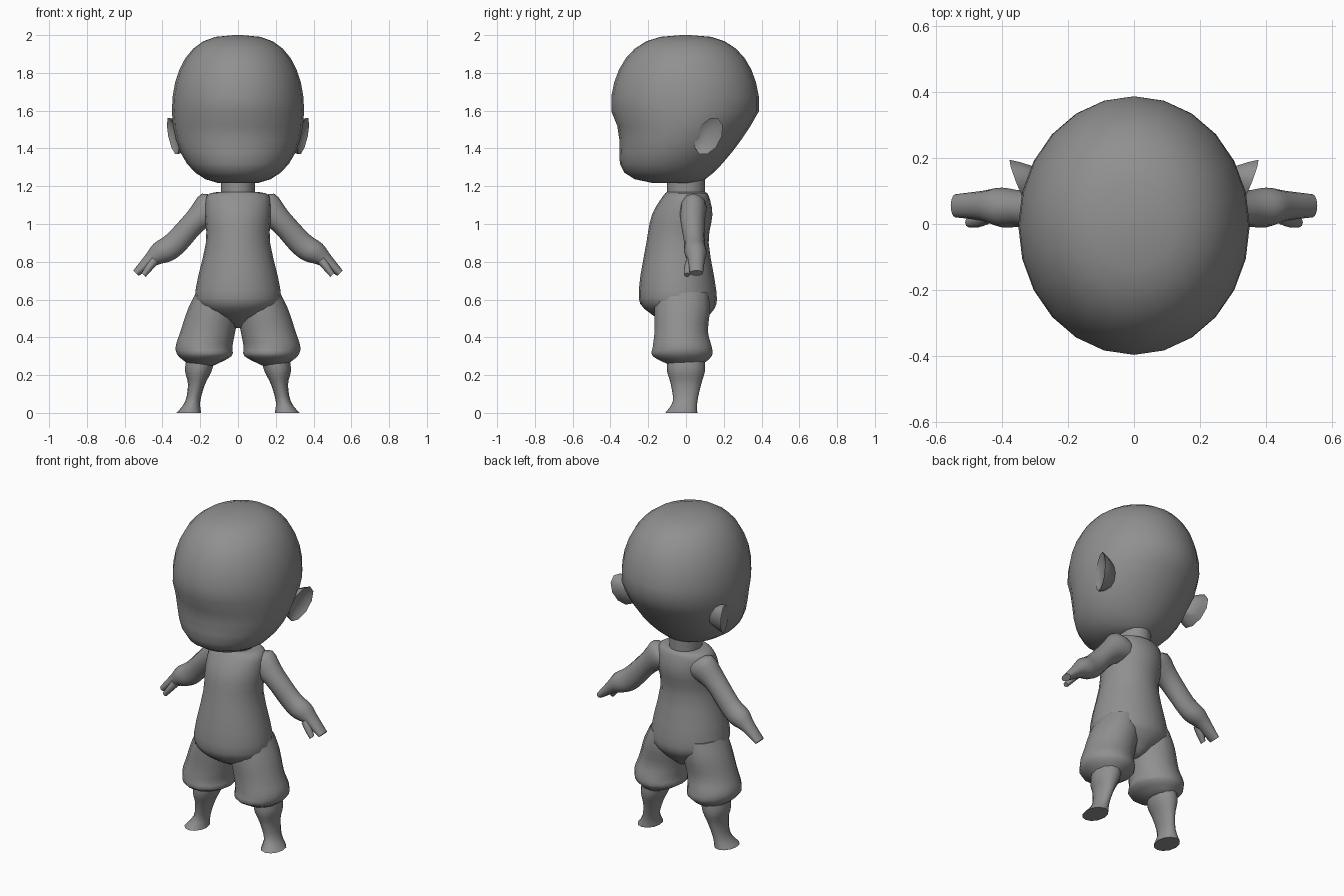
import bpy
import bmesh
import math
from mathutils import Vector

cube = bpy.data.objects.get("Cube")
if cube:
    bpy.data.objects.remove(cube)

grey = bpy.data.materials.new("clay grey")
grey.use_nodes = True
colour = (0.28, 0.28, 0.28, 1)
grey.diffuse_color = colour
grey.node_tree.nodes["Principled BSDF"].inputs["Base Color"].default_value = colour


def skin(name, outlines, mirror=False):
    """Join closed outlines of equal length into one capped, smooth part."""
    bm = bmesh.new()
    rings = [[bm.verts.new(point) for point in outline] for outline in outlines]
    for lower, upper in zip(rings, rings[1:]):
        for i in range(len(lower)):
            bm.faces.new((lower[i - 1], lower[i], upper[i], upper[i - 1]))
    bm.faces.new(rings[0])
    bm.faces.new(rings[-1])
    bmesh.ops.recalc_face_normals(bm, faces=bm.faces)

    mesh = bpy.data.meshes.new(name)
    bm.to_mesh(mesh)
    bm.free()
    mesh.materials.append(grey)
    mesh.shade_smooth()
    mesh.set_sharp_from_angle(angle=math.radians(60))
    part = bpy.data.objects.new(name, mesh)
    bpy.context.collection.objects.link(part)
    if mirror:
        part.modifiers.new("Mirror", "MIRROR").use_mirror_merge = False


def circle(sides):
    angles = [math.tau * i / sides for i in range(sides)]
    return [(math.cos(angle), math.sin(angle)) for angle in angles]


def oval(x, z, width, front, back, sides, lean=0):
    """Elliptical outline, leaning about the front-to-back axis."""
    middle, depth = (front + back) / 2, back - front
    across = Vector((math.cos(lean), 0, math.sin(lean))) * width / 2
    along = Vector((0, depth / 2, 0))
    return [Vector((x, middle, z)) + across * c + along * s for c, s in circle(sides)]


def smooth_rows(rows, steps=3):
    """Pass a smooth curve through the key sections."""
    keys = [Vector(row) for row in rows]
    padded = [keys[0]] + keys + [keys[-1]]
    result = []
    for before, start, end, after in zip(padded, padded[1:], padded[2:], padded[3:]):
        leave, arrive = (end - before) / 2, (after - start) / 2
        for step in range(steps):
            t = step / steps
            ease = t * t * (3 - 2 * t)
            result.append(start.lerp(end, ease)
                          + leave * t * (1 - t) ** 2
                          - arrive * t * t * (1 - t))
    return result + [keys[-1]]


def loft(name, rows, sides, lean=0, mirror=False):
    """Each row gives x, z, width, front and back of a section."""
    skin(name, [oval(*row, sides, lean) for row in smooth_rows(rows)], mirror)


# Big round head: full forehead, dipped face, low chin, nape sloping inwards
head = []
bands = 16
for band in range(bands):
    turn = math.pi * (band + 0.1) / bands
    height = math.cos(turn)
    swell = math.sin(turn) ** 0.7
    low = min(height, 0)
    face = 0.4 + 0.23 * low + 0.42 * low * low
    nape = 0.39 * (1 + low / 2)
    head.append(oval(0, 1.605 + 0.395 * height, 0.7 * swell,
                     -face * swell, nape * swell, sides=24))
skin("head", head)

# Neck
loft("neck", [(0, 1.26, 0.18, -0.1, 0.1), (0, 1.15, 0.18, -0.1, 0.1)], sides=16)

# Chest, round belly and hips
loft("torso", [
    (0, 1.17, 0.2, -0.1, 0.1),
    (0, 1.15, 0.33, -0.12, 0.12),
    (0, 1.05, 0.35, -0.18, 0.14),
    (0, 0.9, 0.34, -0.21, 0.12),
    (0, 0.65, 0.45, -0.25, 0.16),
    (0, 0.55, 0.4, -0.22, 0.15),
    (0, 0.45, 0.04, -0.06, 0.05),
], sides=20)

# Arms narrowing at the wrists into flat hands
slope = math.radians(45)
loft("arm", [
    (0.06, 1.09, 0.1, 0, 0.08),
    (0.12, 1.09, 0.2, -0.03, 0.11),
    (0.22, 1.02, 0.13, -0.03, 0.1),
    (0.33, 0.9, 0.13, -0.01, 0.1),
    (0.4, 0.85, 0.13, -0.01, 0.11),
    (0.46, 0.81, 0.08, 0.01, 0.1),
    (0.54, 0.74, 0.04, 0.02, 0.09),
], sides=12, lean=slope, mirror=True)

# Thumbs
loft("thumb", [
    (0.44, 0.81, 0.05, 0, 0.05),
    (0.47, 0.77, 0.04, -0.01, 0.04),
    (0.5, 0.73, 0.03, -0.01, 0.02),
], sides=8, lean=slope, mirror=True)

# Puffed trouser legs, gathered below the knee
loft("trouser_leg", [
    (0.12, 0.64, 0.2, -0.16, 0.12),
    (0.13, 0.55, 0.27, -0.17, 0.13),
    (0.16, 0.43, 0.29, -0.17, 0.12),
    (0.18, 0.35, 0.3, -0.18, 0.14),
    (0.175, 0.3, 0.28, -0.18, 0.14),
    (0.19, 0.25, 0.12, -0.08, 0.08),
], sides=14, mirror=True)

# Bare calves and small flat-soled feet
loft("lower_leg", [
    (0.2, 0.28, 0.15, -0.1, 0.1),
    (0.21, 0.22, 0.14, -0.1, 0.1),
    (0.22, 0.15, 0.09, -0.08, 0.08),
    (0.24, 0.06, 0.08, -0.07, 0.06),
    (0.26, 0, 0.13, -0.11, 0.06),
], sides=12, mirror=True)

# Dished ears flaring out and back from the head
ear = []
for size, sink in ((0.6, 0.09), (0.9, 0.03), (1, 0), (0.8, 0.01), (0.4, 0.02)):
    outline = []
    for c, s in circle(10):
        rise = 0.1 * s * size
        reach = 0.07 * c * size + 0.3 * rise
        outline.append((0.345 + 0.35 * reach + 0.1 * rise - sink,
                        0.12 + reach, 1.465 + rise))
    ear.append(outline)
skin("ear", ear, mirror=True)
